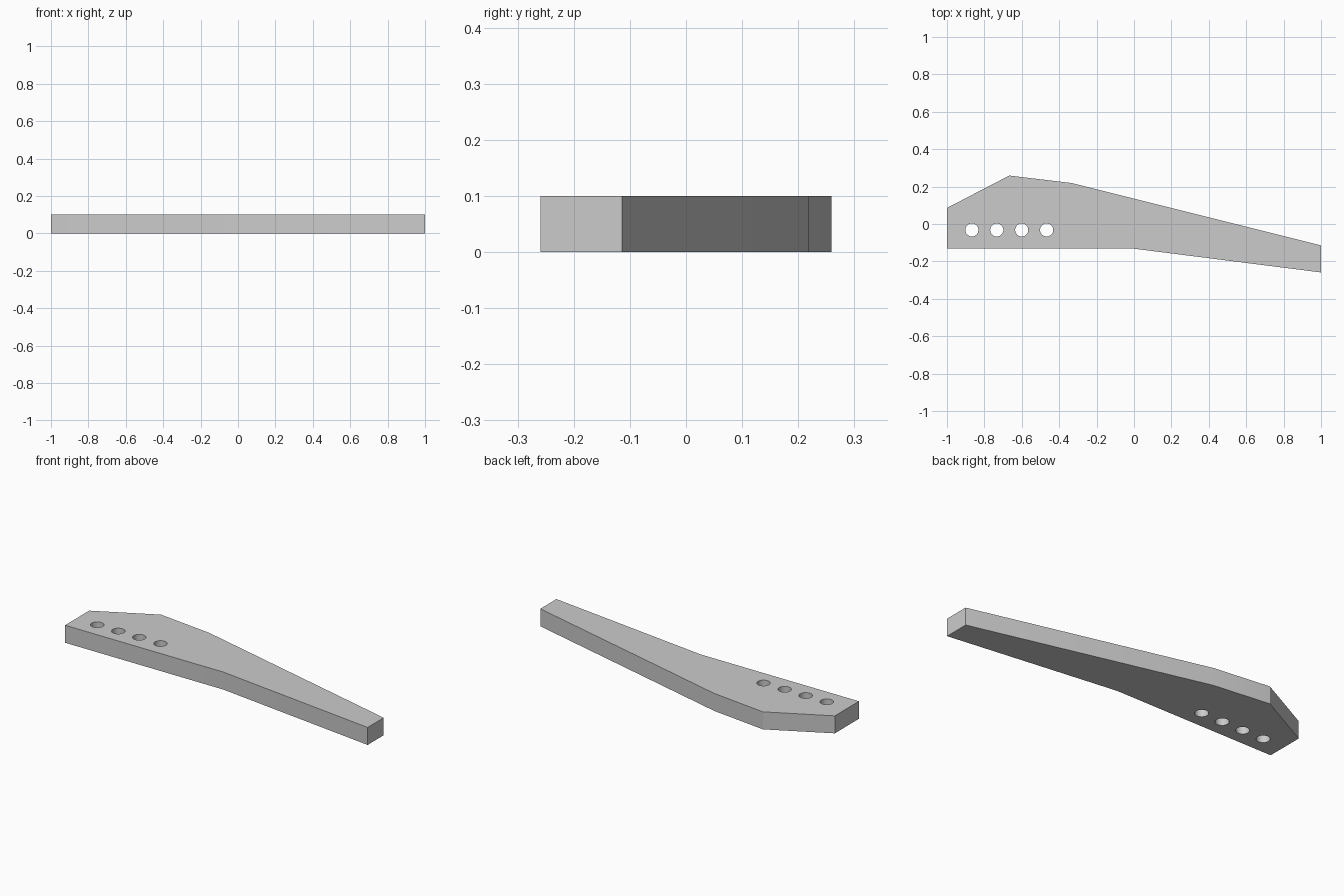
import bpy
import bmesh

cube = bpy.data.objects.get("Cube")
if cube:
    bpy.data.objects.remove(cube, do_unlink=True)

THICKNESS = 0.1
OUTLINE = [(-1, -0.132), (0, -0.132), (1, -0.259), (1, -0.114),
           (-0.333, 0.219), (-0.667, 0.259), (-1, 0.086)]
HOLE_RADIUS = 0.035
HOLE_Y = -0.032

grey = bpy.data.materials.new("plain grey")
grey.use_nodes = True
colour = (0.6, 0.6, 0.6, 1)
grey.diffuse_color = colour
grey.node_tree.nodes["Principled BSDF"].inputs["Base Color"].default_value = colour

# Flat plate extruded from its outline
bm = bmesh.new()
base = bm.faces.new([bm.verts.new((x, y, 0)) for x, y in OUTLINE])
walls = bmesh.ops.extrude_face_region(bm, geom=[base])
top = [v for v in walls["geom"] if isinstance(v, bmesh.types.BMVert)]
bmesh.ops.translate(bm, verts=top, vec=(0, 0, THICKNESS))
bmesh.ops.recalc_face_normals(bm, faces=bm.faces)
mesh = bpy.data.meshes.new("tapered_plate")
bm.to_mesh(mesh)
bm.free()
mesh.materials.append(grey)
plate = bpy.data.objects.new("tapered_plate", mesh)
bpy.context.collection.objects.link(plate)

# Row of four round through holes
for i in range(4):
    bpy.ops.mesh.primitive_cylinder_add(
        vertices=48, radius=HOLE_RADIUS, depth=THICKNESS * 3,
        location=(-0.867 + i * 0.1333, HOLE_Y, THICKNESS / 2))
    cutter = bpy.context.object
    cutter.name = "hole_cutter"
    cutter.hide_render = True
    cutter.data.materials.append(grey)
    cut = plate.modifiers.new("hole", "BOOLEAN")
    cut.operation = "DIFFERENCE"
    cut.solver = "EXACT"
    cut.object = cutter
    bpy.context.view_layer.objects.active = plate
    bpy.ops.object.modifier_apply(modifier=cut.name)
    bpy.data.objects.remove(cutter, do_unlink=True)

# Smooth hole walls, crisp plate edges
bpy.ops.object.select_all(action="DESELECT")
plate.select_set(True)
bpy.context.view_layer.objects.active = plate
bpy.ops.object.shade_smooth_by_angle(angle=0.1396)
